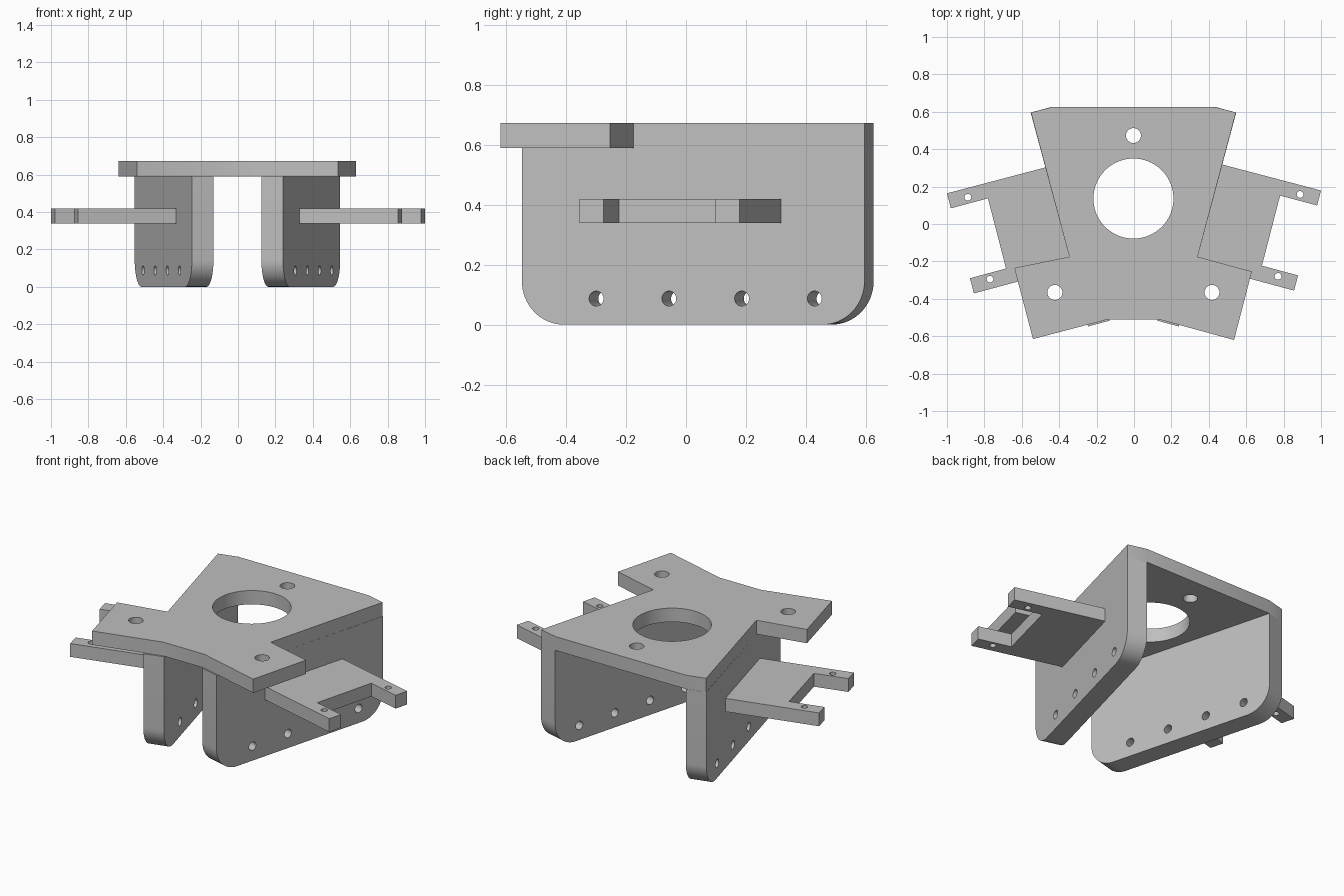
import bpy, bmesh, math
from mathutils import Matrix, Vector

cube = bpy.data.objects.get("Cube")
if cube:
    bpy.data.objects.remove(cube, do_unlink=True)

# Single matte grey
grey = bpy.data.materials.new("light_grey")
grey.use_nodes = True
colour = (0.52, 0.52, 0.52, 1)
grey.diffuse_color = colour
grey.node_tree.nodes["Principled BSDF"].inputs["Base Color"].default_value = colour

CENTRE = -0.003            # mirror line
TILT = math.radians(15)    # splay of the side walls
PLATE_BOTTOM, PLATE_TOP = 0.59, 0.673
TAB_BOTTOM, TAB_TOP = 0.34, 0.42


def arc(cx, cy, r, start, end, steps):
    angles = [math.radians(start + (end - start) * i / steps) for i in range(steps + 1)]
    return [(cx + r * math.cos(a), cy + r * math.sin(a)) for a in angles]


def circle(cx, cy, r, steps=48):
    return arc(cx, cy, r, 0, 360, steps)[:-1]


def slab(name, outline, holes, thickness, matrix):
    """Flat outline with holes, extruded along local z and placed by matrix."""
    bm = bmesh.new()
    edges = []
    for loop in [outline] + holes:
        verts = [bm.verts.new((x, y, 0)) for x, y in loop]
        edges += [bm.edges.new((v, verts[i - 1])) for i, v in enumerate(verts)]
    bmesh.ops.triangle_fill(bm, use_beauty=True, edges=edges, normal=(0, 0, 1))
    extruded = bmesh.ops.extrude_face_region(bm, geom=bm.faces[:], use_keep_orig=True)
    top = [g for g in extruded["geom"] if isinstance(g, bmesh.types.BMVert)]
    bmesh.ops.translate(bm, verts=top, vec=(0, 0, thickness))
    bm.transform(matrix)
    bmesh.ops.recalc_face_normals(bm, faces=bm.faces[:])
    mesh = bpy.data.meshes.new(name)
    bm.to_mesh(mesh)
    bm.free()
    mesh.materials.append(grey)
    obj = bpy.data.objects.new(name, mesh)
    bpy.context.collection.objects.link(obj)
    bpy.ops.object.select_all(action='DESELECT')
    obj.select_set(True)
    bpy.context.view_layer.objects.active = obj
    bpy.ops.object.shade_smooth_by_angle(angle=math.radians(30))
    return obj


# Top plate with central opening and three bolt holes
plate = [(0.43, 0.626), (0.545, 0.596), (0.34, -0.175), (0.63, -0.254),
         (0.535, -0.62), (0.134, -0.51), (-0.139, -0.51), (-0.54, -0.615),
         (-0.64, -0.235), (-0.346, -0.175), (-0.551, 0.596), (-0.436, 0.626)]
plate_holes = [circle(CENTRE, 0.136, 0.214, 96)]
plate_holes += [circle(x, y, 0.04) for x, y in
                ((CENTRE, 0.473), (0.417, -0.366), (-0.423, -0.366))]
slab("top_plate", plate, plate_holes, PLATE_TOP - PLATE_BOTTOM,
     Matrix.Translation((0, 0, PLATE_BOTTOM)))

# Side wall profile: length along x, height along y, lower corners rounded
FRONT, BACK, R = -0.386, 0.798, 0.145
wall = ([(BACK, PLATE_BOTTOM), (FRONT, PLATE_BOTTOM)]
        + arc(FRONT + R, R, R, 180, 270, 16)
        + arc(BACK - R, R, R, 270, 360, 16))
wall_holes = [circle(-0.129 + 0.2515 * i, 0.087, 0.025, 32) for i in range(4)]

# Forked side tab, with its root just inside the wall
tab = [(0.46, 0.321), (1.0, 0.179), (0.979, 0.099), (0.781, 0.152),
       (0.684, -0.223), (0.877, -0.275), (0.856, -0.356), (0.32, -0.212)]
tab_holes = [circle(0.888, 0.158, 0.018, 32), circle(0.77, -0.28, 0.018, 32)]

s, c = math.sin(TILT), math.cos(TILT)
for side, label in ((1, "left"), (-1, "right")):
    # Wall stands on its outer line and thickens inwards
    along = Vector((side * s, c, 0))
    inward = Vector((-side * c, s, 0))
    frame = Matrix((along, (0, 0, 1), inward)).transposed().to_4x4()
    frame.translation = (CENTRE + side * 0.343, -0.175, 0)
    slab(label + "_side_wall", wall, wall_holes, 0.119, frame)

    # The right tab sits slightly further forward
    shift = 0 if side > 0 else -0.015
    place = Matrix.Translation((0, shift, TAB_BOTTOM)) @ Matrix.Diagonal((side, 1, 1, 1))
    slab(label + "_forked_tab", tab, tab_holes, TAB_TOP - TAB_BOTTOM, place)
